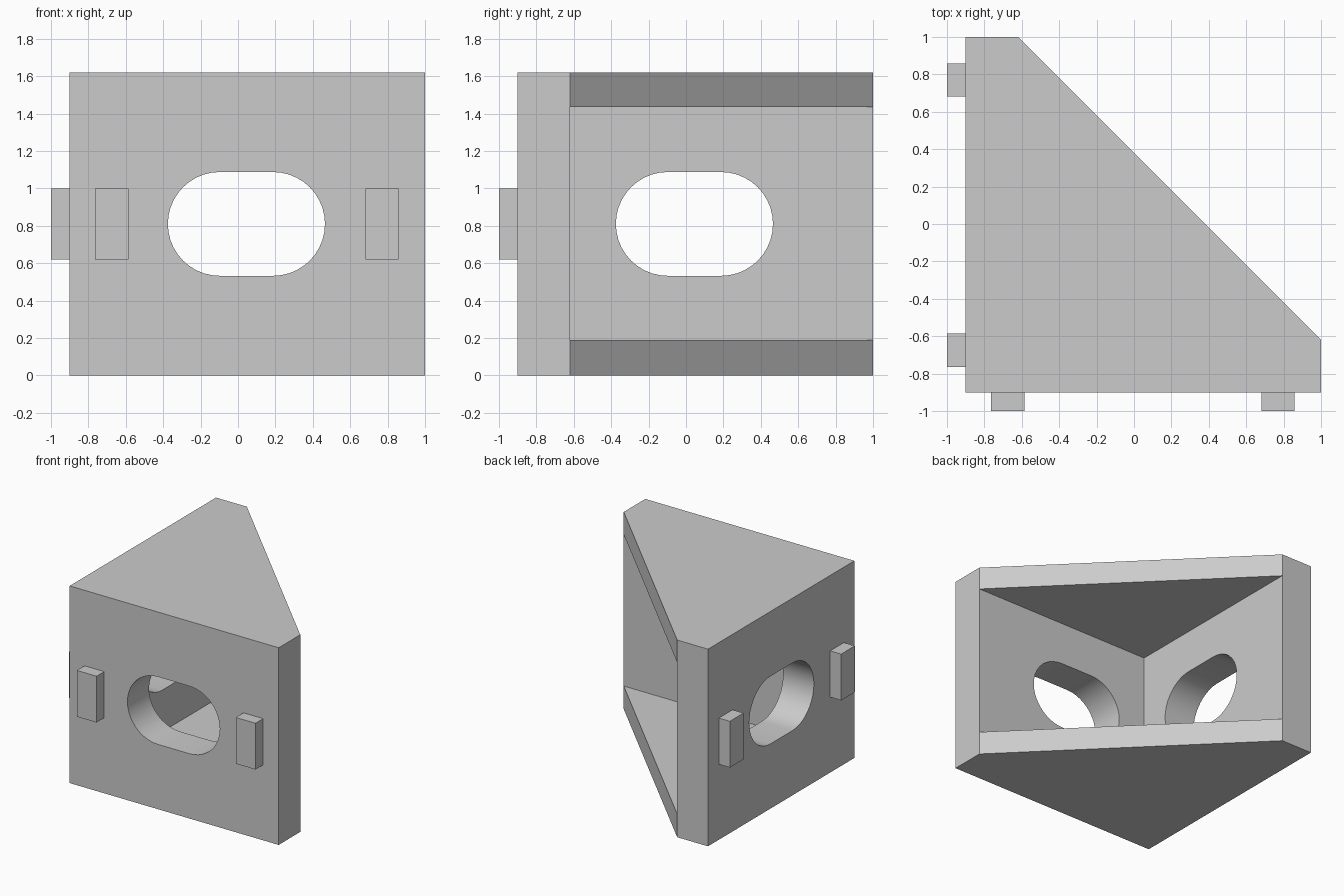
import bpy, bmesh, math
from mathutils import Matrix

if "Cube" in bpy.data.objects:
    bpy.data.objects.remove(bpy.data.objects["Cube"], do_unlink=True)

grey = bpy.data.materials.new("plain grey")
grey.use_nodes = True
colour = (0.6, 0.6, 0.6, 1)
grey.diffuse_color = colour
grey.node_tree.nodes["Principled BSDF"].inputs["Base Color"].default_value = colour

OUT, IN, END = -0.9, -0.62, 1.0      # outer wall, inner wall, wall end
HEIGHT, FLOOR, CEIL = 1.62, 0.19, 1.435
MID = 0.045                          # slot centre along each wall


def finish(name, bm):
    bmesh.ops.recalc_face_normals(bm, faces=bm.faces)
    mesh = bpy.data.meshes.new(name)
    bm.to_mesh(mesh)
    bm.free()
    mesh.materials.append(grey)
    obj = bpy.data.objects.new(name, mesh)
    bpy.context.collection.objects.link(obj)
    return obj


def swap_xy(bm):
    bmesh.ops.transform(bm, verts=bm.verts,
                        matrix=Matrix(((0, 1, 0, 0), (1, 0, 0, 0), (0, 0, 1, 0), (0, 0, 0, 1))))


# Corner bracket: pentagonal shell with a triangular pocket open on the diagonal
bm = bmesh.new()
plan = {"corner": (OUT, OUT), "a_out": (END, OUT), "a_in": (END, IN),
        "b_in": (IN, END), "b_out": (OUT, END), "inner": (IN, IN)}
verts = {}


def face(*keys):
    for k in keys:
        if k not in verts:
            verts[k] = bm.verts.new((*plan[k[0]], k[1]))
    bm.faces.new([verts[k] for k in keys])


for z in (0, HEIGHT):
    face(*[(p, z) for p in ("corner", "a_out", "a_in", "b_in", "b_out")])
for z in (FLOOR, CEIL):
    face(*[(p, z) for p in ("inner", "a_in", "b_in")])
for low, high in ((0, FLOOR), (CEIL, HEIGHT)):
    face(("a_in", low), ("b_in", low), ("b_in", high), ("a_in", high))
for s in "ab":
    out, inn = s + "_out", s + "_in"
    face(("corner", 0), (out, 0), (out, HEIGHT), ("corner", HEIGHT))
    face(("inner", FLOOR), (inn, FLOOR), (inn, CEIL), ("inner", CEIL))
    face((out, 0), (inn, 0), (inn, FLOOR), (inn, CEIL), (inn, HEIGHT), (out, HEIGHT))
bracket = finish("corner_bracket", bm)


# Rounded slot through each wall
def slot_cutter(name, swap):
    radius, half, steps = 0.2775, 0.1425, 20
    bm = bmesh.new()
    ring = []
    for side in (1, -1):
        for i in range(steps + 1):
            a = math.pi * i / steps - side * math.pi / 2
            ring.append(bm.verts.new((MID + side * half + radius * math.cos(a),
                                      -1.2, HEIGHT / 2 + radius * math.sin(a))))
    cap = bm.faces.new(ring)
    ext = bmesh.ops.extrude_face_region(bm, geom=[cap])
    moved = [g for g in ext["geom"] if isinstance(g, bmesh.types.BMVert)]
    bmesh.ops.translate(bm, verts=moved, vec=(0, 0.75, 0))
    if swap:
        swap_xy(bm)
    obj = finish(name, bm)
    obj.hide_render = True
    return obj


bpy.context.view_layer.objects.active = bracket
for name, swap in (("front_slot_cutter", False), ("side_slot_cutter", True)):
    cutter = slot_cutter(name, swap)
    mod = bracket.modifiers.new(name, "BOOLEAN")
    mod.operation, mod.solver, mod.object = "DIFFERENCE", "EXACT", cutter
    bpy.ops.object.modifier_apply(modifier=name)
    bpy.data.objects.remove(cutter, do_unlink=True)

bpy.ops.object.select_all(action="DESELECT")
bracket.select_set(True)
bpy.ops.object.shade_smooth_by_angle(angle=math.radians(30))

# Locating tabs on the two outer walls
for wall, swap in (("front", False), ("side", True)):
    for label, x in (("inner", -0.675), ("outer", 0.77)):
        bm = bmesh.new()
        bmesh.ops.create_cube(bm, size=1)
        bmesh.ops.scale(bm, verts=bm.verts, vec=(0.178, 0.1, 0.38))
        bmesh.ops.translate(bm, verts=bm.verts, vec=(x, -0.95, HEIGHT / 2))
        if swap:
            swap_xy(bm)
        finish(f"{wall}_{label}_tab", bm)
